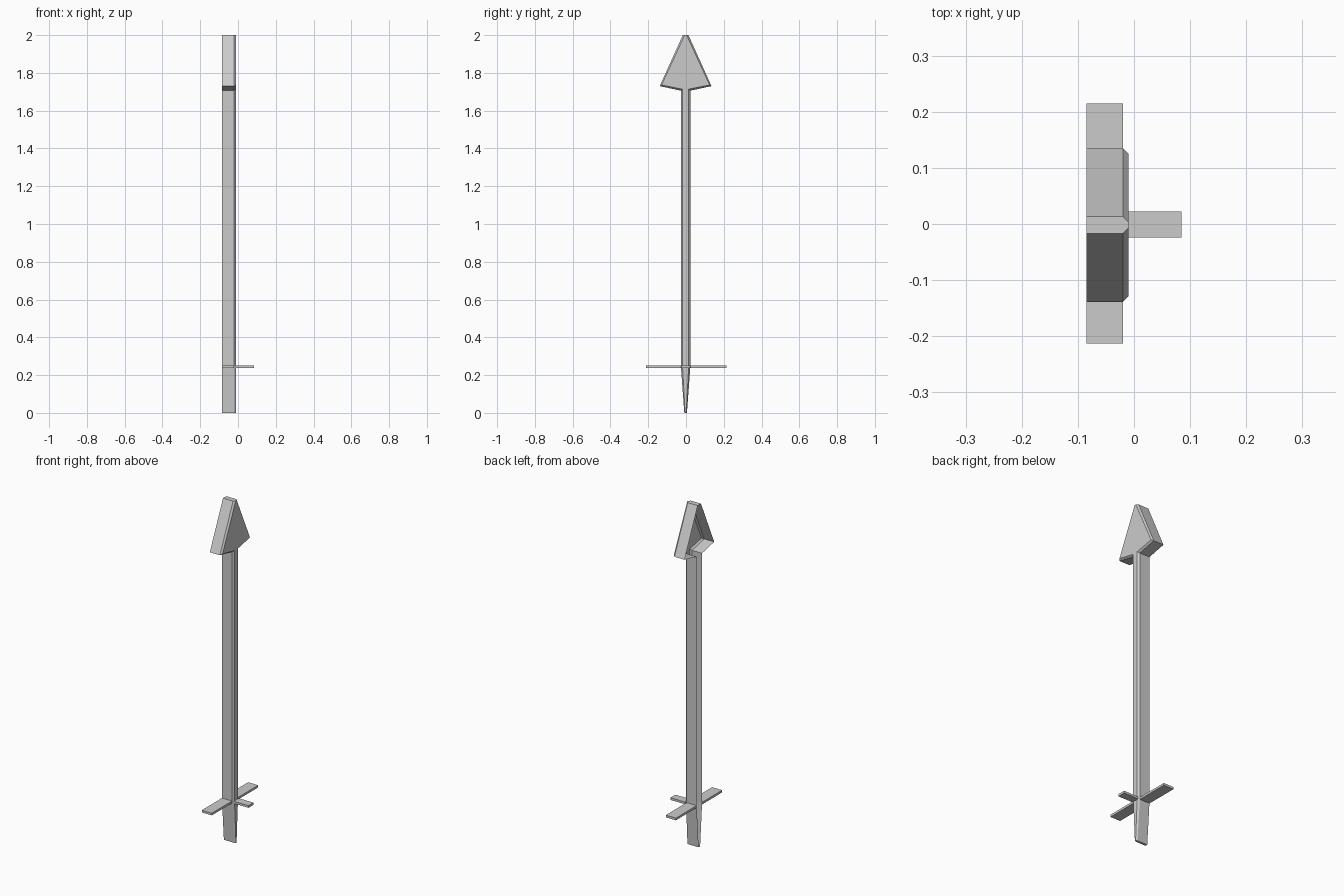
import bpy, bmesh

if "Cube" in bpy.data.objects:
    bpy.data.objects.remove(bpy.data.objects["Cube"])

BACK_X, EDGE_X, FACE_X = -0.085, -0.02, -0.01
MID_Y = -0.002

# (outer half width, chamfered half width, outer z, chamfered z) from tip to base
PROFILE = [
    (0.015, 0.005, 2.0, 2.0),
    (0.137, 0.127, 1.73, 1.736),
    (0.025, 0.016, 1.706, 1.714),
    (0.025, 0.016, 0.245, 0.245),
    (0.007, 0.003, 0.0, 0.0),
]


def finish(name, bm):
    mesh = bpy.data.meshes.new(name)
    bm.to_mesh(mesh)
    bm.free()
    obj = bpy.data.objects.new(name, mesh)
    bpy.context.collection.objects.link(obj)
    return obj


def loop(bm, x, col_w, col_z):
    right = [bm.verts.new((x, MID_Y + p[col_w], p[col_z])) for p in PROFILE]
    left = [bm.verts.new((x, MID_Y - p[col_w], p[col_z])) for p in PROFILE]
    return right + left[::-1]


# Arrow stake: thin pressed shell, chamfered front, open at the back
bm = bmesh.new()
loops = [loop(bm, BACK_X, 0, 2), loop(bm, EDGE_X, 0, 2), loop(bm, FACE_X, 1, 3)]
n = len(loops[0])
for a, b in zip(loops, loops[1:]):
    for i in range(n):
        j = (i + 1) % n
        bm.faces.new((a[i], b[i], b[j], a[j]))
face = loops[-1]
for i in range(len(PROFILE) - 1):
    bm.faces.new((face[i], face[n - 1 - i], face[n - 2 - i], face[i + 1]))
bmesh.ops.recalc_face_normals(bm, faces=bm.faces[:])
finish("arrow_stake", bm)


# Ground stop bars
def bar(name, x0, x1, y0, y1, z0=0.238, z1=0.251):
    bm = bmesh.new()
    bmesh.ops.create_cube(bm, size=1)
    for v in bm.verts:
        v.co.x = x1 if v.co.x > 0 else x0
        v.co.y = y1 if v.co.y > 0 else y0
        v.co.z = z1 if v.co.z > 0 else z0
    finish(name, bm)


bar("right_stop_bar", BACK_X, EDGE_X, 0.023, 0.215)
bar("left_stop_bar", BACK_X, EDGE_X, -0.213, -0.027)
bar("front_stop_bar", FACE_X, 0.085, -0.024, 0.022)
